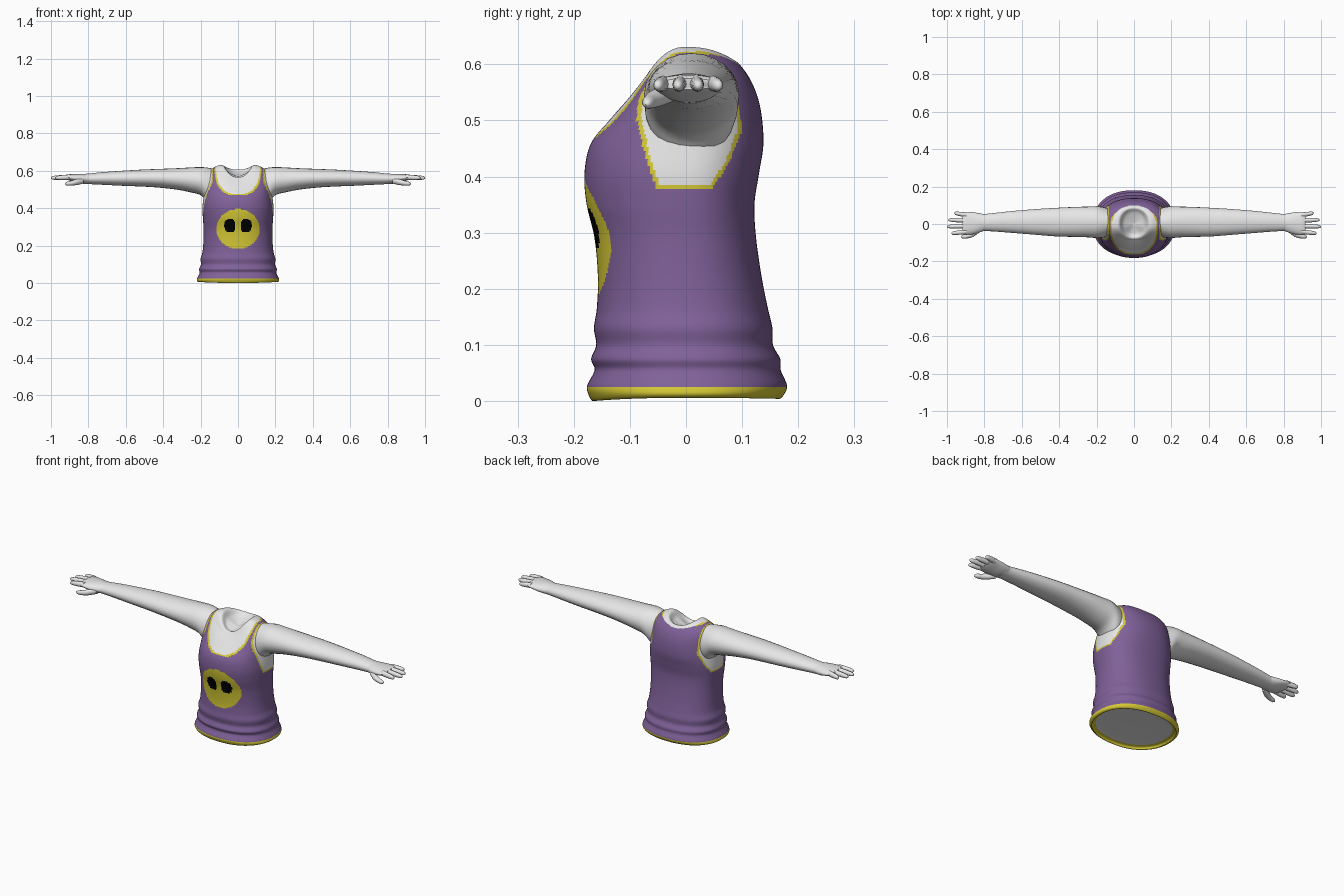
import bpy, bmesh, math

def material(name, rgb):
    m = bpy.data.materials.new(name)
    m.diffuse_color = (*rgb, 1)
    return m

SKIN, PURPLE, YELLOW, BLACK = range(4)
MATS = [material("pale_skin", (0.80, 0.80, 0.80)),
        material("purple_cloth", (0.215, 0.12, 0.32)),
        material("yellow_trim", (0.66, 0.58, 0.035)),
        material("black_print", (0.0, 0.0, 0.0))]

def lerp_table(table, v):
    """Piecewise linear lookup of rows (key, a, b, ...)."""
    if v <= table[0][0]:
        return table[0][1:]
    for p, q in zip(table, table[1:]):
        if v <= q[0]:
            t = (v - p[0]) / (q[0] - p[0])
            return tuple(a + (b - a) * t for a, b in zip(p[1:], q[1:]))
    return table[-1][1:]

def smooth_keys(keys, steps):
    """Catmull-Rom interpolation of key rows; yields (key position, row)."""
    out, n = [], len(keys)
    for i in range(n - 1):
        p0, p1, p2, p3 = keys[max(i - 1, 0)], keys[i], keys[i + 1], keys[min(i + 2, n - 1)]
        for k in range(steps):
            t = k / steps
            out.append((i + t, [0.5 * (2 * b + (c - a) * t + (2 * a - 5 * b + 4 * c - d) * t * t
                        + (3 * b - a - 3 * c + d) * t ** 3) for a, b, c, d in zip(p0, p1, p2, p3)]))
    out.append((n - 1, list(keys[-1])))
    return out

def loft(name, rings, mirror=False, rule=None):
    """Skin closed rings of points, cap both ends, colour faces by a rule."""
    bm = bmesh.new()
    loops = [[bm.verts.new(p) for p in r] for r in rings]
    n = len(loops[0])
    for j in range(len(loops) - 1):
        for i in range(n):
            k = (i + 1) % n
            f = bm.faces.new((loops[j][i], loops[j][k], loops[j + 1][k], loops[j + 1][i]))
            if rule:
                f.material_index = rule(f.calc_center_median(), j)
    bm.faces.new(loops[0][::-1])
    bm.faces.new(loops[-1])
    bmesh.ops.recalc_face_normals(bm, faces=bm.faces)
    me = bpy.data.meshes.new(name)
    bm.to_mesh(me)
    bm.free()
    ob = bpy.data.objects.new(name, me)
    bpy.context.collection.objects.link(ob)
    for m in (MATS if rule else MATS[:1]):
        me.materials.append(m)
    if mirror:
        ob.modifiers.new("Mirror", 'MIRROR')
    bpy.ops.object.select_all(action='DESELECT')
    bpy.context.view_layer.objects.active = ob
    ob.select_set(True)
    bpy.ops.object.shade_smooth_by_angle(angle=math.radians(50))
    return ob

# Torso: level rows are (height, half width, front y, back y)
LEVELS = [(0.012, 0.220, -0.174, 0.175), (0.028, 0.217, -0.176, 0.180),
          (0.055, 0.205, -0.163, 0.169), (0.075, 0.208, -0.169, 0.168),
          (0.100, 0.198, -0.160, 0.155), (0.130, 0.200, -0.164, 0.154),
          (0.165, 0.190, -0.159, 0.146), (0.220, 0.185, -0.157, 0.135),
          (0.290, 0.184, -0.163, 0.125), (0.350, 0.188, -0.177, 0.122),
          (0.405, 0.190, -0.181, 0.130)]
# Full rows are (half width, side z, front y, front z, back y, back z)
keys = [(0.010, 0.020, -0.01, 0.020, 0.01, 0.020),
        (0.190, 0.020, -0.15, 0.016, 0.152, 0.018),
        (0.208, 0.006, -0.165, 0.000, 0.165, 0.004)]
keys += [(w, z, f, z, b, z) for z, w, f, b in LEVELS]
keys += [(0.184, 0.460, -0.170, 0.458, 0.138, 0.460),
         (0.175, 0.530, -0.137, 0.500, 0.133, 0.520),
         (0.160, 0.590, -0.108, 0.533, 0.120, 0.562),
         (0.125, 0.620, -0.088, 0.554, 0.102, 0.592),
         (0.082, 0.630, -0.074, 0.566, 0.085, 0.606),
         (0.055, 0.595, -0.050, 0.560, 0.060, 0.590),
         (0.005, 0.570, -0.005, 0.570, 0.005, 0.570)]
SEG, STEPS = 220, 8
NECK_RIM = len(keys) - 3

def torso_ring(row):
    w, zs, yf, zf, yb, zb = row
    pts = []
    for i in range(SEG):
        a = 2 * math.pi * i / SEG
        c, s = math.cos(a), math.sin(a)
        y, z = (yf, zf) if s < 0 else (yb, zb)
        pts.append((w * math.copysign(abs(c) ** 0.88, c), abs(s) ** 0.88 * y, zs + (z - zs) * s * s))
    return pts

ARMHOLE = [(0.375, -0.050, 0.042), (0.42, -0.068, 0.075), (0.50, -0.088, 0.107),
           (0.565, -0.083, 0.098), (0.625, -0.010, 0.025)]
NECKLINE = [(0.0, 0.475), (0.04, 0.478), (0.075, 0.495), (0.105, 0.535), (0.122, 0.62)]

def in_armhole(y, z, inset):
    lo, hi = lerp_table(ARMHOLE, z)
    return z > 0.375 + 1.5 * inset and lo + inset < y < hi - inset

def in_neck(x, y, z, grow):
    if y < 0:
        return x < 0.118 + grow and z > lerp_table(NECKLINE, max(x - grow, 0))[0] - grow
    return z > 0.55 and (x / (0.118 + grow)) ** 2 + (y / (0.10 + grow * 0.2)) ** 2 < 1

def shirt_rule(p, j):
    x, y, z = abs(p.x), p.y, p.z
    t = j / STEPS
    if t < 1 or t >= NECK_RIM:
        return SKIN
    if t < 3 or z < 0.025:
        return YELLOW
    # armholes and neckline with their trims
    if x > 0.135 and in_armhole(y, z, 0):
        return SKIN if x > 0.143 and in_armhole(y, z, 0.008) else YELLOW
    if in_neck(x, y, z, 0):
        return SKIN
    if y < 0.06 and in_neck(x, y, z, 0.008):
        return YELLOW
    # round chest print with two dark ovals
    if y < 0:
        if ((x - 0.043) / 0.031) ** 2 + ((z - 0.306) / 0.037) ** 2 < 1:
            return BLACK
        if (x / 0.116) ** 2 + ((z - 0.289) / 0.107) ** 2 < 1:
            return YELLOW
    return PURPLE

loft("torso_with_tank_top", [torso_ring(r) for _, r in smooth_keys(keys, STEPS)], rule=shirt_rule)

# Limbs: rows are (x, y centre, z centre, y half size, z half size)
def limb(name, rows, seg, steps):
    rings = [[(x, y + hy * math.cos(2 * math.pi * i / seg), z + hz * math.sin(2 * math.pi * i / seg))
              for i in range(seg)] for _, (x, y, z, hy, hz) in smooth_keys(rows, steps)]
    loft(name, rings, mirror=True)

limb("arm", [(0.125, 0.008, 0.520, 0.070, 0.090), (0.165, 0.009, 0.525, 0.082, 0.092),
             (0.20, 0.010, 0.545, 0.085, 0.075), (0.25, 0.011, 0.551, 0.082, 0.067),
             (0.32, 0.011, 0.556, 0.080, 0.058), (0.42, 0.010, 0.560, 0.076, 0.050),
             (0.52, 0.011, 0.561, 0.069, 0.045), (0.62, 0.011, 0.560, 0.061, 0.040),
             (0.72, 0.010, 0.559, 0.052, 0.034), (0.80, 0.008, 0.557, 0.045, 0.028),
             (0.83, 0.007, 0.557, 0.046, 0.027)], 24, 3)
limb("palm", [(0.80, 0.008, 0.557, 0.044, 0.026), (0.84, 0.005, 0.558, 0.055, 0.026),
              (0.87, 0.004, 0.561, 0.060, 0.022), (0.905, 0.004, 0.565, 0.061, 0.016),
              (0.918, 0.004, 0.565, 0.052, 0.010)], 24, 3)

# Fingers: base y, tip y, tip x
for name, y0, y1, tip in (("index_finger", -0.041, -0.050, 0.975), ("middle_finger", -0.011, -0.014, 1.0),
                          ("ring_finger", 0.019, 0.022, 0.992), ("little_finger", 0.048, 0.058, 0.96)):
    rows = []
    for t, r in ((0, 0.014), (0.35, 0.0135), (0.7, 0.012), (0.93, 0.009), (1, 0.003)):
        rows.append((0.895 + (tip - 0.895) * t, y0 + (y1 - y0) * t, 0.566 - 0.004 * t, r * 0.9, r))
    limb(name, rows, 12, 2)
limb("thumb", [(0.825, -0.030, 0.548, 0.014, 0.016), (0.86, -0.052, 0.540, 0.017, 0.016),
               (0.89, -0.064, 0.534, 0.013, 0.013), (0.915, -0.068, 0.531, 0.010, 0.010),
               (0.925, -0.069, 0.530, 0.003, 0.003)], 12, 2)
